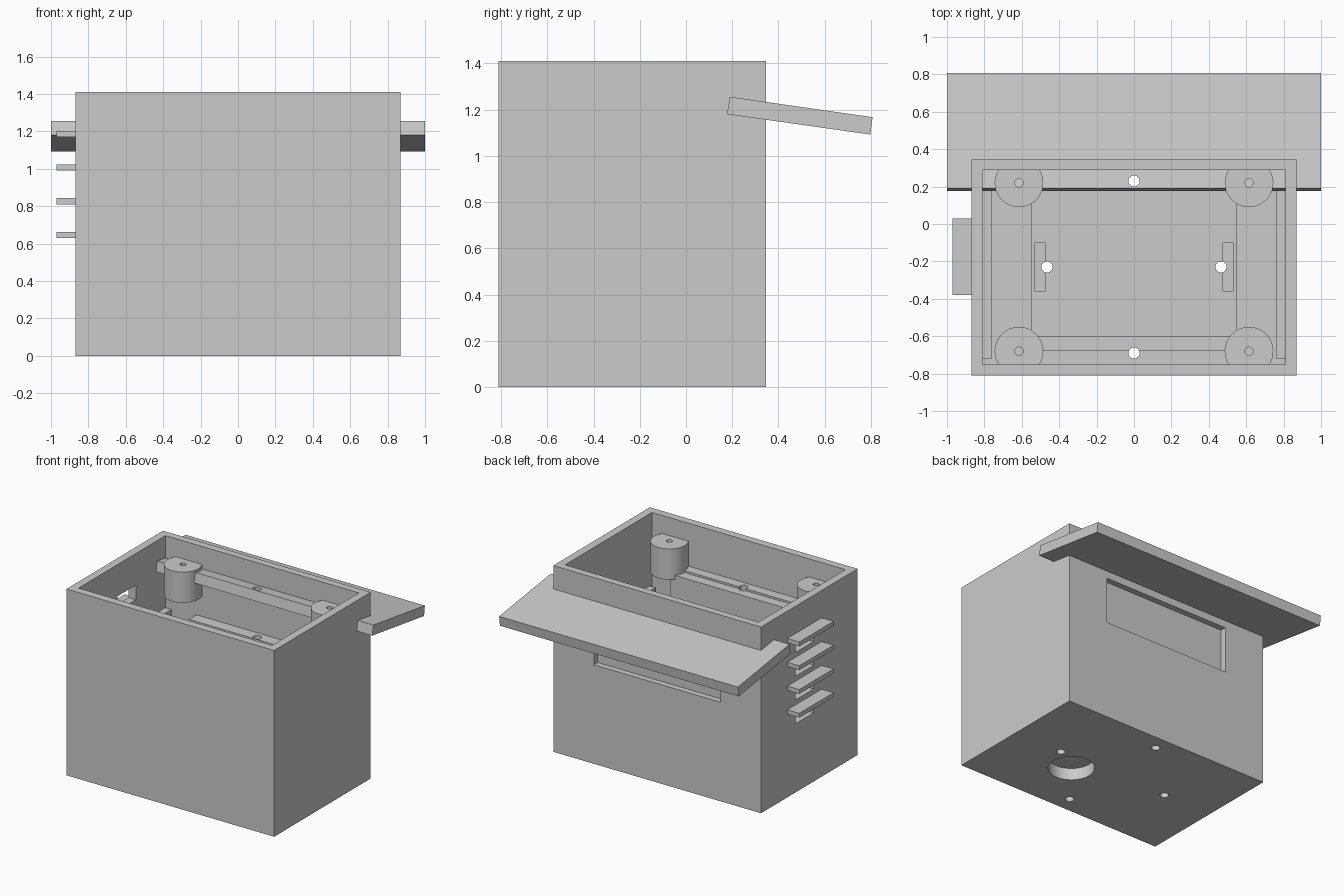
import bpy, bmesh, math

if "Cube" in bpy.data.objects:
    bpy.data.objects.remove(bpy.data.objects["Cube"])

grey = bpy.data.materials.new("plain_grey")
grey.diffuse_color = (0.6, 0.6, 0.6, 1)
grey.use_nodes = True
grey.node_tree.nodes["Principled BSDF"].inputs["Base Color"].default_value = grey.diffuse_color


def finish(name, bm, cutter=False):
    bmesh.ops.recalc_face_normals(bm, faces=bm.faces)
    me = bpy.data.meshes.new(name)
    bm.to_mesh(me)
    bm.free()
    ob = bpy.data.objects.new(name, me)
    bpy.context.collection.objects.link(ob)
    if cutter:
        ob.hide_render = True
        ob.hide_set(True)
    else:
        me.materials.append(grey)
    return ob


def box(name, x0, x1, y0, y1, z0, z1, cutter=False):
    bm = bmesh.new()
    bmesh.ops.create_cube(bm, size=1)
    for v in bm.verts:
        v.co = ((x0 + x1) / 2 + v.co.x * (x1 - x0),
                (y0 + y1) / 2 + v.co.y * (y1 - y0),
                (z0 + z1) / 2 + v.co.z * (z1 - z0))
    return finish(name, bm, cutter)


def cylinder(name, x, y, r, z0, z1, cutter=False, ymin=-9, ymax=9):
    bm = bmesh.new()
    n = 48
    ring = []
    for i in range(n):
        a = 2 * math.pi * i / n
        cy = y + r * math.sin(a)
        if ymin <= cy <= ymax:
            ring.append(bm.verts.new((x + r * math.cos(a), cy, z0)))
    face = bm.faces.new(ring)
    up = bmesh.ops.extrude_face_region(bm, geom=[face])["geom"]
    for v in up:
        if isinstance(v, bmesh.types.BMVert):
            v.co.z = z1
    return finish(name, bm, cutter)


def cut(ob, *cutters):
    for c in cutters:
        m = ob.modifiers.new("cut", "BOOLEAN")
        m.operation = "DIFFERENCE"
        m.solver = "EXACT"
        m.object = c


def smooth(ob):
    bpy.ops.object.select_all(action="DESELECT")
    ob.select_set(True)
    bpy.context.view_layer.objects.active = ob
    bpy.ops.object.shade_smooth_by_angle(angle=math.radians(30))


# Screw holes running straight down
holes = [cylinder("hole_cutter", x, y, 0.03, -0.1, 1.6, True)
         for x, y in ((0, 0.23), (0, -0.69), (0.465, -0.23), (-0.465, -0.23))]

# Open box with thick floor
body = box("box_body", -0.87, 0.87, -0.81, 0.345, 0, 1.41)
cut(body, box("cavity_cutter", -0.81, 0.81, -0.75, 0.29, 0.12, 1.6, True),
    box("back_recess_cutter", -0.53, 0.53, 0.30, 0.5, 0.75, 1.10, True),
    cylinder("floor_socket_cutter", 0.265, -0.355, 0.16, -0.1, 0.09, True),
    *holes)

# Side vents with a louver over each
for i in range(4):
    z = 0.63 + 0.18 * i
    box("louver", -0.97, -0.865, -0.38, 0.03, z, z + 0.033)
    cut(body, box("vent_cutter", -0.95, -0.78, -0.285, -0.065, z - 0.11, z, True))

# Sloping canopy passing through the back wall
bm = bmesh.new()
prof = [(0.19, 1.255), (0.177, 1.18), (0.797, 1.092), (0.807, 1.167)]
face = bm.faces.new([bm.verts.new((-1, y, z)) for y, z in prof])
for v in bmesh.ops.extrude_face_region(bm, geom=[face])["geom"]:
    if isinstance(v, bmesh.types.BMVert):
        v.co.x = 1
canopy = finish("canopy", bm)
cut(canopy, holes[0])

# Corner screw posts, flattened against the walls
for x in (-0.615, 0.615):
    for y in (-0.68, 0.22):
        post = cylinder("screw_post", x, y, 0.13, 1.04, 1.273, False, -0.76, 0.30)
        cut(post, cylinder("post_hole_cutter", x, y, 0.022, 1.1, 1.4, True))
        smooth(post)

# Inner ledges and rails
front = box("front_ledge", -0.55, 0.55, -0.76, -0.675, 0.75, 1.085)
step = box("front_ledge_step", -0.55, 0.55, -0.675, -0.60, 0.75, 1.07)
back = box("back_ledge", -0.55, 0.55, 0.20, 0.295, 0.75, 0.88)
for ob in (front, step):
    cut(ob, holes[1])
cut(back, holes[0])
for s in (-1, 1):
    a, b = sorted((s * 0.82, s * 0.76))
    box("side_rail", a, b, -0.72, 0.295, 0.82, 0.865)

# Floor plate with two shallow slots
plate = box("floor_plate", -0.55, 0.55, -0.60, 0.20, 0.11, 0.15)
cut(plate, *holes[2:])
for s in (-1, 1):
    a, b = sorted((s * 0.53, s * 0.475))
    cut(plate, box("slot_cutter", a, b, -0.36, -0.10, 0.13, 0.3, True))
